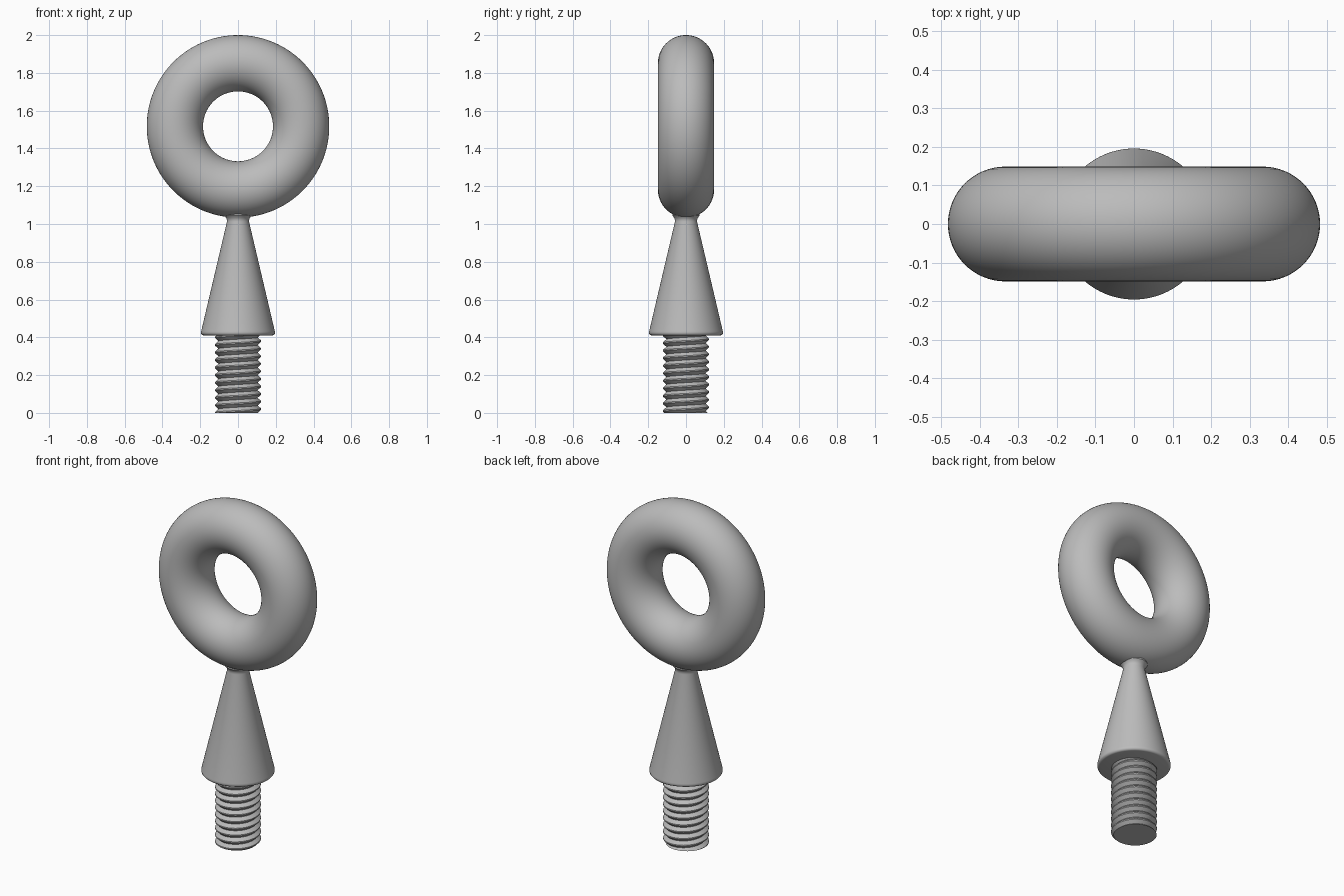
import bpy, bmesh, math
from mathutils import Matrix

cube = bpy.data.objects.get("Cube")
if cube:
    bpy.data.objects.remove(cube, do_unlink=True)

steel = bpy.data.materials.new("grey_steel")
steel.use_nodes = True
colour = (0.5, 0.5, 0.5, 1)
steel.diffuse_color = colour
steel.node_tree.nodes["Principled BSDF"].inputs["Base Color"].default_value = colour


def finish(obj, angle):
    obj.data.materials.append(steel)
    bpy.ops.object.select_all(action="DESELECT")
    obj.select_set(True)
    bpy.context.view_layer.objects.active = obj
    bpy.ops.object.shade_smooth_by_angle(angle=math.radians(angle))


def object_from(bm, name, angle):
    bmesh.ops.recalc_face_normals(bm, faces=bm.faces)
    mesh = bpy.data.meshes.new(name)
    bm.to_mesh(mesh)
    bm.free()
    obj = bpy.data.objects.new(name, mesh)
    bpy.context.collection.objects.link(obj)
    finish(obj, angle)


# Ring standing upright
RING_Z, RING_R, TUBE_R = 1.517, 0.334, 0.149
bpy.ops.mesh.primitive_torus_add(major_radius=RING_R, minor_radius=TUBE_R,
                                 major_segments=128, minor_segments=64,
                                 location=(0, 0, RING_Z), rotation=(math.pi / 2, 0, 0))
ring = bpy.context.object
ring.name = "ring"
finish(ring, 60)

# Tapered shank: rounded lower rim, straight cone, flared neck into the ring
SHANK_Z = 0.41
profile = [(0, SHANK_Z), (0.183, SHANK_Z), (0.189, 0.412), (0.194, 0.417),
           (0.196, 0.424), (0.195, 0.432), (0.0585, 1.012), (0.059, 1.022),
           (0.061, 1.029), (0.066, 1.037), (0.072, 1.044), (0.072, 1.08)]
bm = bmesh.new()
verts = [bm.verts.new((r, 0, z)) for r, z in profile]
edges = [bm.edges.new(pair) for pair in zip(verts, verts[1:])]
bmesh.ops.spin(bm, geom=verts + edges, cent=(0, 0, 0), axis=(0, 0, 1),
               angle=math.tau, steps=96, use_merge=True)
bmesh.ops.remove_doubles(bm, verts=bm.verts, dist=1e-5)
object_from(bm, "tapered_shank", 40)

# Helical thread: sweep one tooth along a helix, then trim both ends flat
PITCH, CREST, ROOT, STEPS = 0.04, 0.122, 0.104, 64
tooth = [(ROOT, 0), (CREST, 0.42), (CREST, 0.58), (ROOT, 1)]
turns = math.ceil(SHANK_Z / PITCH) + 3
bm = bmesh.new()
previous = None
for i in range(turns * STEPS + 1):
    turn = Matrix.Rotation(math.tau * i / STEPS, 4, "Z")
    base = (i / STEPS - 2) * PITCH
    row = [bm.verts.new(turn @ Matrix.Translation((r, 0, base + t * PITCH)).translation)
           for r, t in tooth]
    if previous:
        for a in range(len(tooth) - 1):
            bm.faces.new((previous[a], row[a], row[a + 1], previous[a + 1]))
    previous = row
bmesh.ops.remove_doubles(bm, verts=bm.verts, dist=1e-5)
for height, direction in ((0, -1), (SHANK_Z + 0.005, 1)):
    bmesh.ops.bisect_plane(bm, geom=bm.verts[:] + bm.edges[:] + bm.faces[:],
                           plane_co=(0, 0, height), plane_no=(0, 0, direction),
                           clear_outer=True)
rim = [e for e in bm.edges if e.is_boundary]
bmesh.ops.holes_fill(bm, edges=rim, sides=0)
object_from(bm, "threaded_stud", 30)
